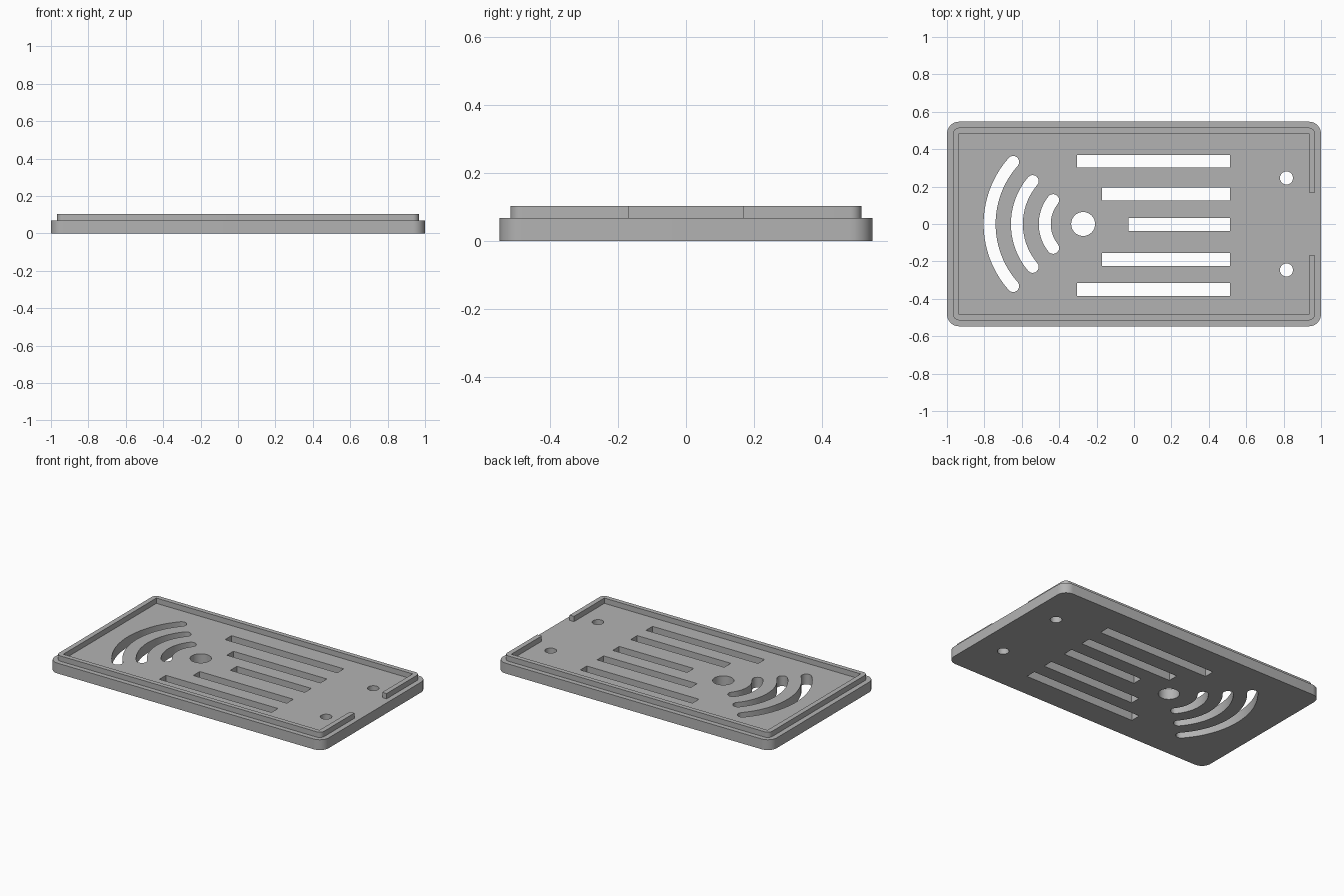
import bpy, bmesh
from math import cos, sin, pi, radians

cube = bpy.data.objects.get("Cube")
if cube:
    bpy.data.objects.remove(cube, do_unlink=True)

grey = bpy.data.materials.new("plain grey")
grey.use_nodes = True
colour = (0.45, 0.45, 0.45, 1)
grey.diffuse_color = colour
grey.node_tree.nodes["Principled BSDF"].inputs["Base Color"].default_value = colour

PLATE_TOP, LIP_TOP = 0.068, 0.103
HOLE_X = -0.272


def arc(cx, cy, r, start, end, steps):
    """Points along an arc, angles in degrees."""
    angles = [radians(start + (end - start) * i / steps) for i in range(steps + 1)]
    return [(cx + r * cos(a), cy + r * sin(a)) for a in angles]


def circle(cx, cy, r, steps=40):
    return arc(cx, cy, r, 0, 360, steps)[:-1]


def box(x0, x1, y0, y1):
    return [(x0, y0), (x1, y0), (x1, y1), (x0, y1)]


def rounded_box(hx, hy, r):
    pts = []
    for sx, sy, a in ((1, 1, 0), (-1, 1, 90), (-1, -1, 180), (1, -1, 270)):
        pts += arc(sx * (hx - r), sy * (hy - r), r, a, a + 90, 10)
    return pts


def curved_slot(radius, half_angle, half_width=0.032):
    """Arc slot with round ends, concentric with the round hole."""
    a0, a1 = 180 - half_angle, 180 + half_angle
    ends = [(HOLE_X + radius * cos(radians(a)), radius * sin(radians(a))) for a in (a0, a1)]
    pts = arc(HOLE_X, 0, radius + half_width, a0, a1, 28)
    pts += arc(*ends[1], half_width, a1, a1 + 180, 10)[1:-1]
    pts += arc(HOLE_X, 0, radius - half_width, a1, a0, 28)
    pts += arc(*ends[0], half_width, a0 + 180, a0 + 360, 10)[1:-1]
    return pts


def extrude_outline(name, loops, z0, z1):
    """Solid from an outer loop and hole loops, between two heights."""
    curve = bpy.data.curves.new(name, 'CURVE')
    curve.dimensions = '2D'
    curve.fill_mode = 'BOTH'
    curve.extrude = (z1 - z0) / 2
    for loop in loops:
        spline = curve.splines.new('POLY')
        spline.points.add(len(loop) - 1)
        for point, (x, y) in zip(spline.points, loop):
            point.co = (x, y, 0, 1)
        spline.use_cyclic_u = True
    obj = bpy.data.objects.new(name, curve)
    bpy.context.collection.objects.link(obj)
    bpy.ops.object.select_all(action='DESELECT')
    obj.select_set(True)
    bpy.context.view_layer.objects.active = obj
    bpy.ops.object.convert(target='MESH')
    obj = bpy.context.object
    obj.name = name
    # Weld caps to walls and lift to height
    bm = bmesh.new()
    bm.from_mesh(obj.data)
    bmesh.ops.remove_doubles(bm, verts=bm.verts, dist=0.0005)
    bmesh.ops.recalc_face_normals(bm, faces=bm.faces)
    bmesh.ops.translate(bm, verts=bm.verts, vec=(0, 0, (z0 + z1) / 2))
    bm.to_mesh(obj.data)
    bm.free()
    obj.data.materials.clear()
    obj.data.materials.append(grey)
    bpy.ops.object.shade_smooth_by_angle(angle=radians(30))
    return obj


# Base plate with straight slots, curved slots and round holes
loops = [rounded_box(1.0, 0.547, 0.065)]
for x0, y in ((-0.305, 0.335), (-0.17, 0.16), (-0.03, -0.003), (-0.17, -0.19), (-0.305, -0.35)):
    loops.append(box(x0, 0.513, y - 0.034, y + 0.034))
for radius, half_angle in ((0.5, 41.6), (0.354, 40.4), (0.205, 38.5)):
    loops.append(curved_slot(radius, half_angle))
loops.append(circle(HOLE_X, 0, 0.064))
loops += [circle(0.815, y, 0.035) for y in (-0.246, 0.246)]
extrude_outline("base_plate", loops, 0, PLATE_TOP)

# Raised lip, open in the middle of the +x side
OX, OY, IX, IY, GAP, R = 0.967, 0.515, 0.935, 0.485, 0.168, 0.033
lip = [(IX, GAP), (OX, GAP)]
for sx, sy, a in ((1, 1, 0), (-1, 1, 90), (-1, -1, 180), (1, -1, 270)):
    lip += arc(sx * (OX - R), sy * (OY - R), R, a, a + 90, 8)
lip += [(OX, -GAP), (IX, -GAP), (IX, -IY), (-IX, -IY), (-IX, IY), (IX, IY)]
extrude_outline("raised_lip", [lip], PLATE_TOP, LIP_TOP)
